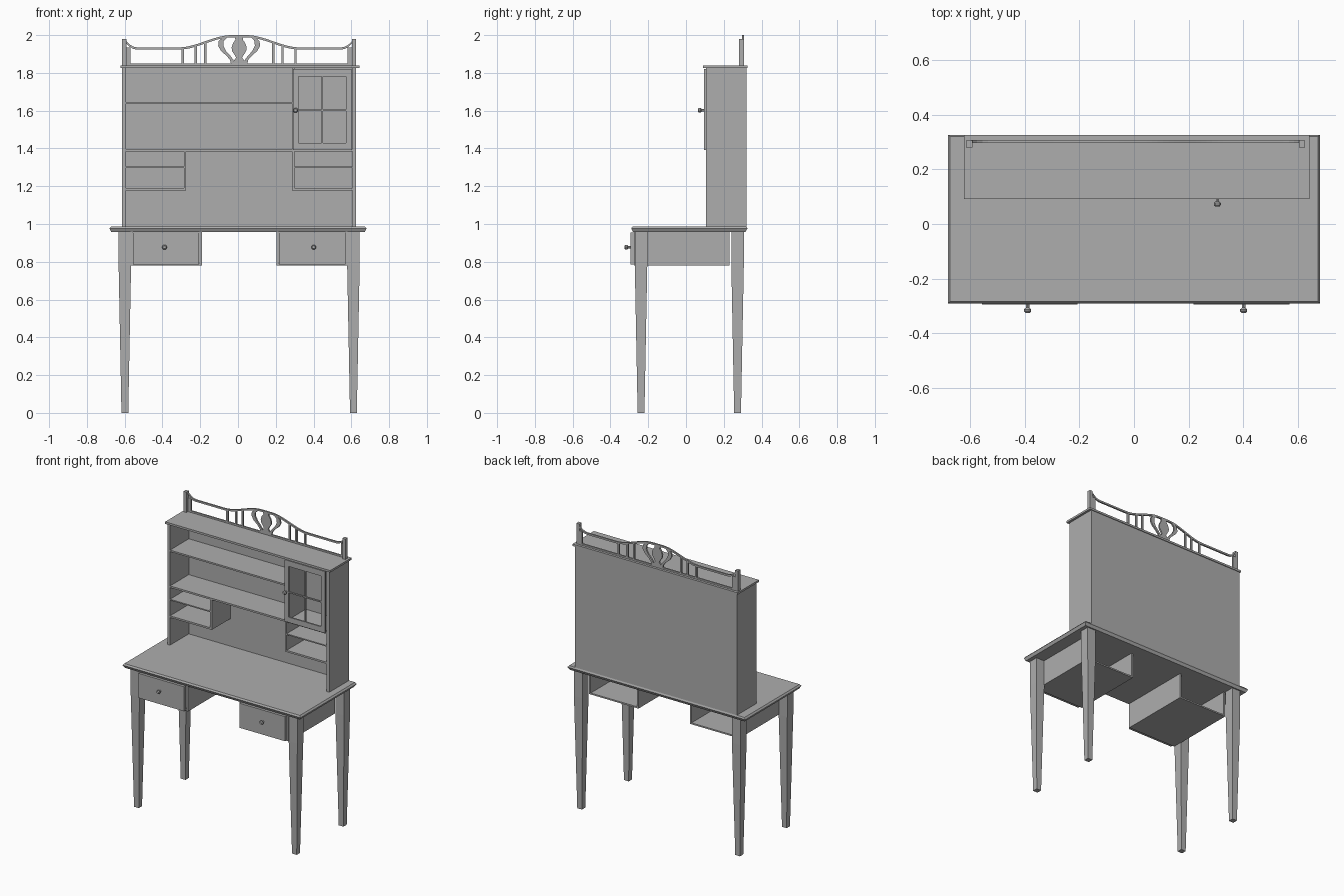
import bpy, bmesh, math
from mathutils import Matrix, Vector

cube = bpy.data.objects.get("Cube")
if cube:
    bpy.data.objects.remove(cube)

OFF = 0.006  # everything above and below the desktop sits slightly to the left

grey = bpy.data.materials.new("plain_grey")
grey.use_nodes = True
grey.diffuse_color = (0.42, 0.42, 0.42, 1)
grey.node_tree.nodes["Principled BSDF"].inputs["Base Color"].default_value = (0.42, 0.42, 0.42, 1)


def finish(name, bm):
    bmesh.ops.recalc_face_normals(bm, faces=bm.faces)
    mesh = bpy.data.meshes.new(name)
    bm.to_mesh(mesh)
    bm.free()
    mesh.materials.append(grey)
    ob = bpy.data.objects.new(name, mesh)
    bpy.context.collection.objects.link(ob)
    return ob


def box(name, x0, x1, y0, y1, z0, z1):
    bm = bmesh.new()
    size = Matrix.Diagonal((x1 - x0, y1 - y0, z1 - z0, 1))
    mid = Matrix.Translation(((x0 + x1) / 2 + OFF, (y0 + y1) / 2, (z0 + z1) / 2))
    bmesh.ops.create_cube(bm, size=1, matrix=mid @ size)
    return finish(name, bm)


def stack(name, sections):
    """Solid through rectangular sections (x0, x1, y0, y1, z)."""
    bm = bmesh.new()
    rings = [[bm.verts.new(p) for p in ((a, c, z), (b, c, z), (b, d, z), (a, d, z))]
             for a, b, c, d, z in sections]
    for low, high in zip(rings, rings[1:]):
        for i in range(4):
            j = (i + 1) % 4
            bm.faces.new((low[i], low[j], high[j], high[i]))
    bm.faces.new(rings[0])
    bm.faces.new(rings[-1])
    return finish(name, bm)


def ribbon(name, pairs, y0, y1):
    """Flat fretwork piece between paired edge points (x, z), given thickness in y."""
    bm = bmesh.new()
    rows = [[bm.verts.new((x + OFF, y, z)) for y in (y0, y1) for x, z in pair] for pair in pairs]
    for a, b in zip(rows, rows[1:]):
        for i, j in ((0, 1), (1, 3), (3, 2), (2, 0)):
            bm.faces.new((a[i], a[j], b[j], b[i]))
    for end in (rows[0], rows[-1]):
        bm.faces.new((end[0], end[1], end[3], end[2]))
    return finish(name, bm)


def knob(name, x, y, z):
    """Turned pull pointing to the front."""
    bm = bmesh.new()
    profile = ((0.006, 0), (0.006, 0.012), (0.013, 0.018), (0.013, 0.025), (0.008, 0.031))
    n = 12
    rings = [[bm.verts.new((x + OFF + r * math.cos(2 * math.pi * i / n), y - d,
                            z + r * math.sin(2 * math.pi * i / n))) for i in range(n)]
             for r, d in profile]
    for a, b in zip(rings, rings[1:]):
        for i in range(n):
            j = (i + 1) % n
            bm.faces.new((a[i], a[j], b[j], b[i]))
    bm.faces.new(rings[0])
    bm.faces.new(rings[-1])
    ob = finish(name, bm)
    bpy.ops.object.select_all(action='DESELECT')
    ob.select_set(True)
    bpy.context.view_layer.objects.active = ob
    bpy.ops.object.shade_smooth_by_angle()


# Desktop with a shaped edge
stack("desktop", [(-0.67, 0.67, -0.28, 0.315, 0.957),
                  (-0.681, 0.681, -0.29, 0.325, 0.976),
                  (-0.672, 0.672, -0.283, 0.32, 0.987)])

# Tapered legs
for side, sx in (("right", -1), ("left", 1)):
    for end, cy in (("front", -0.238), ("back", 0.273)):
        cx = sx * 0.605 + OFF
        stack(f"{end}_leg_{side}", [(cx - w, cx + w, cy - w, cy + w, z)
                                    for w, z in ((0.018, 0), (0.033, 0.78), (0.033, 0.957))])

# Drawer cases, open at the back
for side, sx in (("right", -1), ("left", 1)):
    def part(name, a, b, *rest):
        box(f"{name}_{side}", min(sx * a, sx * b), max(sx * a, sx * b), *rest)
    part("drawer_outer_side", 0.563, 0.575, -0.275, 0.23, 0.785, 0.957)
    part("drawer_inner_side", 0.197, 0.209, -0.275, 0.23, 0.785, 0.957)
    part("drawer_bottom", 0.197, 0.575, -0.275, 0.23, 0.78, 0.79)
    part("drawer_front", 0.212, 0.562, -0.295, -0.275, 0.785, 0.955)
    knob(f"drawer_knob_{side}", sx * 0.395, -0.294, 0.877)

# Hutch carcass
FRONT, BACK = 0.105, 0.31
box("hutch_side_right", -0.62, -0.6, FRONT, BACK, 0.985, 1.825)
box("hutch_side_left", 0.6, 0.62, FRONT, BACK, 0.985, 1.825)
box("hutch_back", -0.62, 0.62, BACK, BACK + 0.01, 0.985, 1.825)
box("hutch_top", -0.628, 0.636, 0.091, 0.325, 1.825, 1.839)

# Shelves and pigeonholes
box("upper_shelf", -0.6, 0.285, FRONT, BACK, 1.634, 1.645)
box("main_shelf", -0.6, 0.6, FRONT, BACK, 1.385, 1.397)
box("cabinet_side", 0.283, 0.296, FRONT, BACK, 1.397, 1.825)
for side, sx in (("right", -1), ("left", 1)):
    xs = sorted((sx * 0.28, sx * 0.6))
    box(f"pigeonhole_floor_{side}", *xs, FRONT, BACK, 1.178, 1.19)
    box(f"pigeonhole_shelf_{side}", *xs, FRONT, BACK, 1.297, 1.305)
    box(f"pigeonhole_divider_{side}", *sorted((sx * 0.28, sx * 0.293)), FRONT, BACK, 1.178, 1.385)

# Open cabinet door with crossing bars
DY = (0.094, FRONT)
box("door_stile_right", 0.284, 0.315, *DY, 1.393, 1.82)
box("door_stile_left", 0.565, 0.596, *DY, 1.393, 1.82)
box("door_rail_top", 0.315, 0.565, *DY, 1.781, 1.82)
box("door_rail_bottom", 0.315, 0.565, *DY, 1.393, 1.43)
box("door_bar_upright", 0.436, 0.444, *DY, 1.43, 1.781)
box("door_bar_level", 0.315, 0.565, *DY, 1.597, 1.605)
knob("door_knob", 0.299, 0.095, 1.602)


# Crest rail: low at the sides, a rise in the middle and a flick up at the posts
def ease(t):
    t = max(0, min(1, t))
    return t * t * (3 - 2 * t)


def crest_z(x):
    x = abs(x)
    return 1.935 + 0.065 * ease((0.32 - x) / 0.28) + 0.035 * max(0, (x - 0.54) / 0.06) ** 2


CY = (0.297, 0.308)
steps = [-0.6 + 1.2 * i / 60 for i in range(61)]
ribbon("crest_rail", [((x, crest_z(x) - 0.012), (x, crest_z(x))) for x in steps], *CY)
box("crest_base", -0.6, 0.6, *CY, 1.839, 1.85)

lyre = ((0.075, 1.988, 0.012), (0.095, 1.968, 0.013), (0.097, 1.942, 0.014),
        (0.082, 1.915, 0.013), (0.058, 1.892, 0.01), (0.04, 1.87, 0.009), (0.032, 1.845, 0.01))
for side, sx in (("right", -1), ("left", 1)):
    box(f"crest_post_{side}", *sorted((sx * 0.597, sx * 0.62)), 0.28, 0.306, 1.839, 1.98)
    box(f"crest_stile_{side}", *sorted((sx * 0.575, sx * 0.6)), *CY, 1.85, 1.935)
    for i, x in enumerate((0.18, 0.23, 0.298)):
        box(f"crest_slat_{side}_{i + 1}", sx * x - 0.006, sx * x + 0.006, *CY,
            1.845, crest_z(x) - 0.006)
    ribbon(f"crest_lyre_{side}", [((sx * (x - w), z), (sx * (x + w), z)) for x, z, w in lyre], *CY)

# Bud shape in the middle of the crest
bud = ((0.036, 1.845), (0.028, 1.865), (0.016, 1.88), (0.024, 1.895), (0.037, 1.915),
       (0.04, 1.935), (0.032, 1.958), (0.02, 1.975), (0.022, 1.992))
ribbon("crest_bud", [((-w, z), (w, z)) for w, z in bud], *CY)
